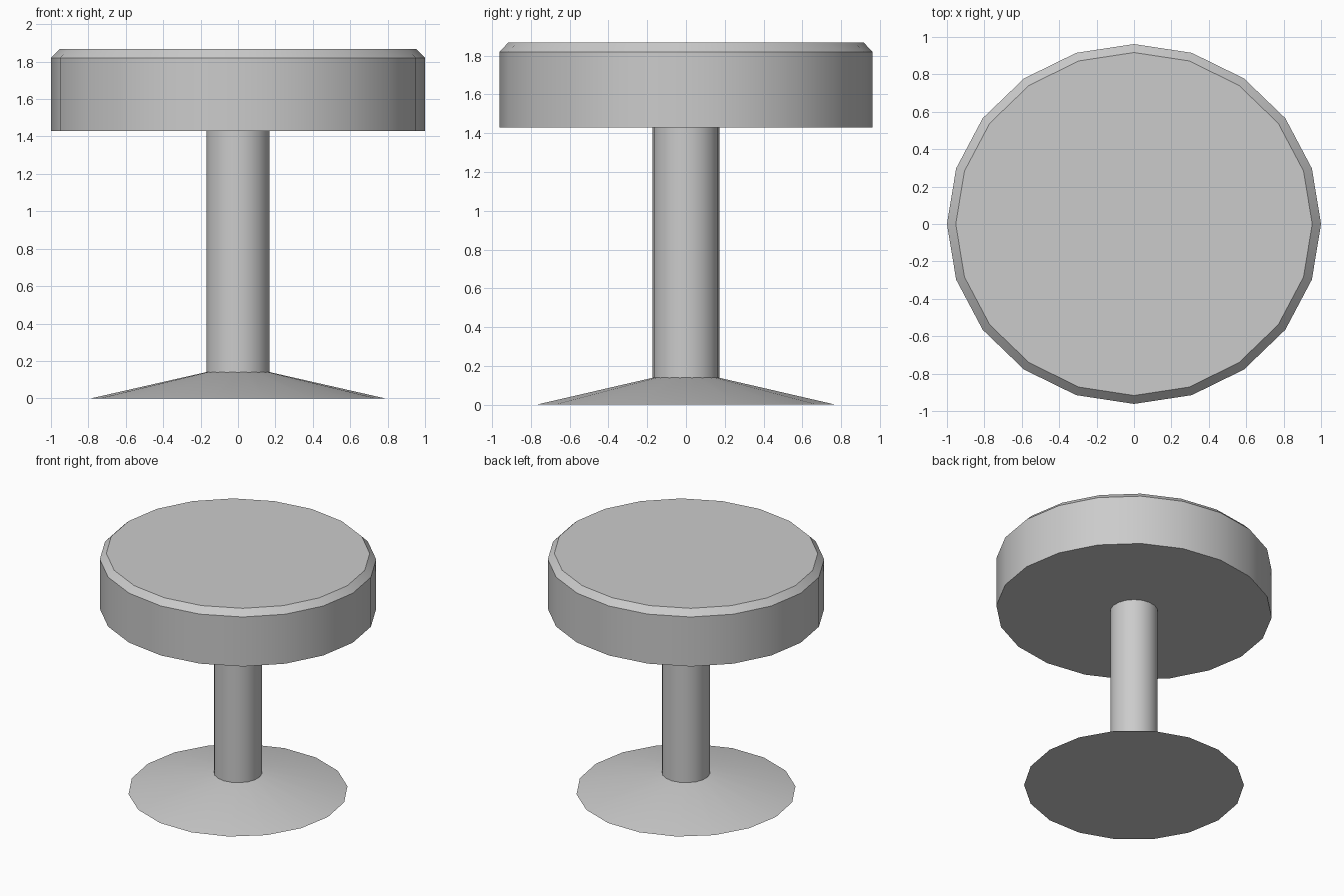
import bpy, bmesh, math

if "Cube" in bpy.data.objects:
    bpy.data.objects.remove(bpy.data.objects["Cube"])


def lathe(name, profile, sides, start=0.0, y_scale=1.0):
    """Closed round solid from (radius, z) rings, smooth around, sharp at rims."""
    bm = bmesh.new()
    rings = []
    for r, z in profile:
        angles = [start + 2 * math.pi * i / sides for i in range(sides)]
        rings.append([bm.verts.new((r * math.cos(a), r * y_scale * math.sin(a), z))
                      for a in angles])
    for low, high in zip(rings, rings[1:]):
        for i in range(sides):
            j = (i + 1) % sides
            bm.faces.new((low[i], low[j], high[j], high[i]))
    bm.faces.new(rings[0][::-1])
    bm.faces.new(rings[-1])
    mesh = bpy.data.meshes.new(name)
    bm.to_mesh(mesh)
    bm.free()
    obj = bpy.data.objects.new(name, mesh)
    bpy.context.collection.objects.link(obj)
    bpy.ops.object.select_all(action='DESELECT')
    obj.select_set(True)
    bpy.context.view_layer.objects.active = obj
    bpy.ops.object.shade_smooth_by_angle(angle=math.radians(30))
    return obj


# Flared foot
lathe("base", [(0.785, 0.0), (0.17, 0.14)], 18)

# Central post, with a corner facing front and back
lathe("column", [(0.172, 0.137), (0.172, 1.43)], 18, start=math.pi / 2)

# Thick seat with a chamfered upper rim, slightly narrower front to back
lathe("seat", [(1.0, 1.43), (1.0, 1.82), (0.953, 1.867)], 20, y_scale=0.962)
